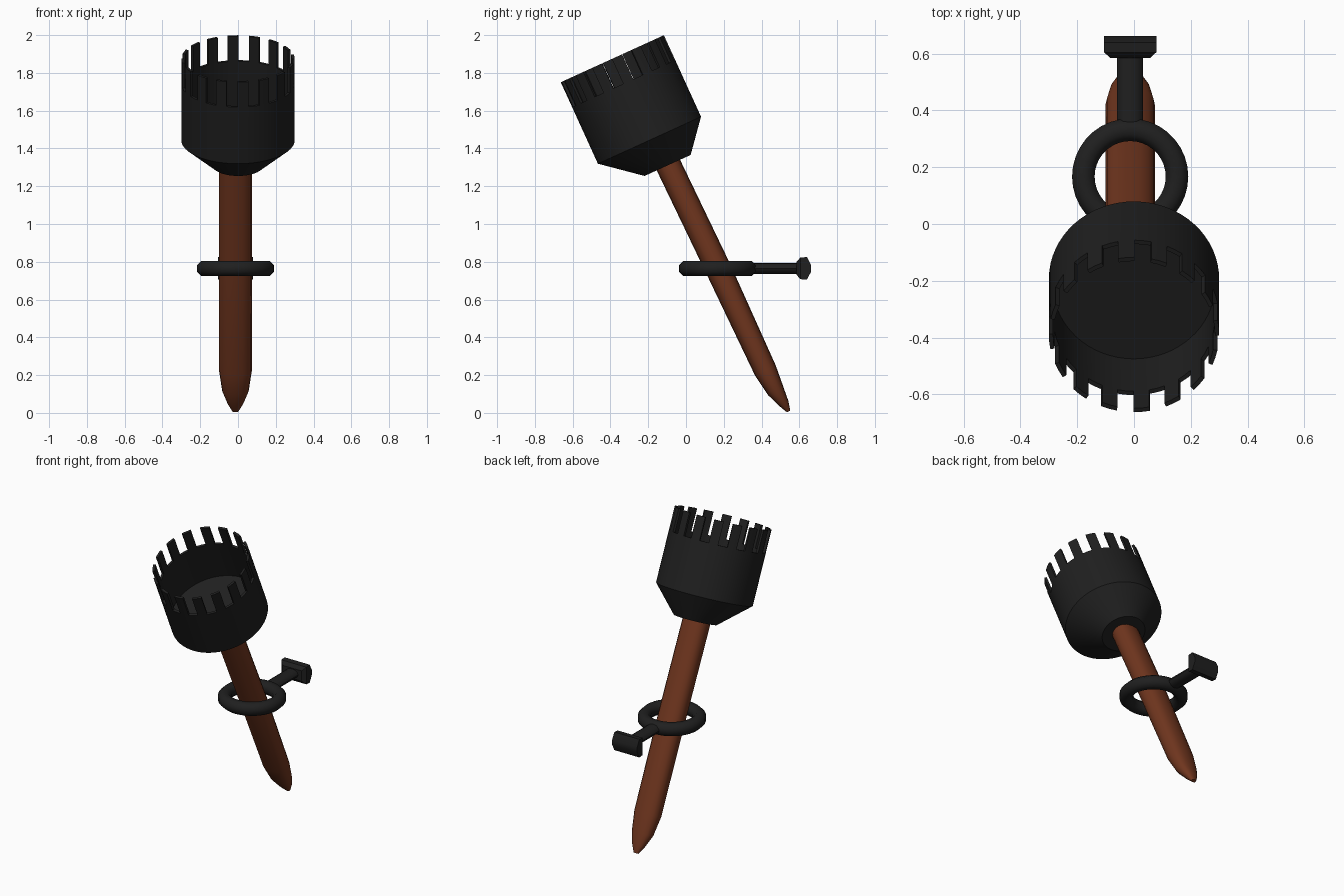
import bpy, bmesh
from math import cos, sin, pi, radians, copysign
from mathutils import Vector

if "Cube" in bpy.data.objects:
    bpy.data.objects.remove(bpy.data.objects["Cube"])

def material(name, rgb):
    m = bpy.data.materials.new(name)
    m.diffuse_color = (*rgb, 1)
    m.use_nodes = True
    m.node_tree.nodes["Principled BSDF"].inputs["Base Color"].default_value = m.diffuse_color
    return m

iron = material("black_iron", (0.014, 0.014, 0.014))
wood = material("brown_wood", (0.16, 0.036, 0.013))

def finish(bm, name, mat, angle=35):
    bmesh.ops.recalc_face_normals(bm, faces=bm.faces)
    me = bpy.data.meshes.new(name)
    bm.to_mesh(me)
    bm.free()
    ob = bpy.data.objects.new(name, me)
    bpy.context.collection.objects.link(ob)
    me.materials.append(mat)
    bpy.ops.object.select_all(action='DESELECT')
    ob.select_set(True)
    bpy.context.view_layer.objects.active = ob
    bpy.ops.object.shade_smooth_by_angle(angle=radians(angle))
    return ob

def bridge(bm, a, b, keep=lambda i: True):
    n = len(a)
    for i in range(n):
        if keep(i):
            bm.faces.new((a[i], a[(i + 1) % n], b[(i + 1) % n], b[i]))

def loft(name, rings, mat, angle=35):
    """Closed skin through rings of points, capped at both ends."""
    bm = bmesh.new()
    rows = [[bm.verts.new(p) for p in r] for r in rings]
    for a, b in zip(rows, rows[1:]):
        bridge(bm, a, b)
    bm.faces.new(rows[0])
    bm.faces.new(rows[-1])
    return finish(bm, name, mat, angle)

# Cup: tilted drum with 16 notched teeth, wall thickness and a skewed cone base
TILT = radians(24.5)
N, PHASE = 64, pi / 2 + 0.09 - 2 * pi / 64
R_DIR = Vector((0, cos(TILT), sin(TILT)))

def cup_ring(bm, y, z, r):
    return [bm.verts.new(Vector((r * cos(PHASE + 2 * pi * i / N), y, z))
                         + R_DIR * r * sin(PHASE + 2 * pi * i / N)) for i in range(N)]

def along(depth):
    return (-0.39 + sin(TILT) * depth, 1.875 - cos(TILT) * depth)

bm = bmesh.new()
T = 0.015
is_tooth = lambda i: i % 4 < 2
o_tip, o_base = cup_ring(bm, *along(0), 0.3), cup_ring(bm, *along(0.145), 0.3)
i_tip, i_base = cup_ring(bm, *along(0), 0.3 - T), cup_ring(bm, *along(0.145), 0.3 - T)
shoulder = cup_ring(bm, *along(0.474), 0.3)
bottom = cup_ring(bm, -0.0975, 1.31, 0.134)
floor = cup_ring(bm, *along(0.42), 0.3 - T)
bridge(bm, o_tip, o_base, is_tooth)
bridge(bm, i_tip, i_base, is_tooth)
bridge(bm, o_tip, i_tip, is_tooth)
bridge(bm, o_base, i_base, lambda i: not is_tooth(i))
for k in range(N):
    if k % 4 in (0, 2):  # tooth sides
        bm.faces.new((o_tip[k], o_base[k], i_base[k], i_tip[k]))
bridge(bm, o_base, shoulder)
bridge(bm, shoulder, bottom)
bridge(bm, i_base, floor)
bm.faces.new(bottom)
bm.faces.new(floor)
loose = [v for v in bm.verts if not v.link_faces]
bmesh.ops.delete(bm, geom=loose, context='VERTS')
finish(bm, "torch_cup", iron, 30)

# Handle: slanted flattened shaft with a carved point
X0 = -0.0135
def shaft_ring(y, z, hx, hr, n=16):
    pts = []
    for i in range(n):
        c, s = cos(2 * pi * i / n), sin(2 * pi * i / n)
        u, v = (copysign(abs(t) ** 0.85, t) for t in (c, s))
        pts.append((X0 + hx * u, y + 0.903 * hr * v, z + 0.43 * hr * v))
    return pts

loft("handle", [shaft_ring(*r) for r in (
    (-0.15, 1.43, 0.0875, 0.068), (0.172, 0.76, 0.0875, 0.068),
    (0.42, 0.225, 0.087, 0.061), (0.475, 0.115, 0.07, 0.046),
    (0.517, 0.05, 0.042, 0.028), (0.543, 0.008, 0.016, 0.010))], wood, 40)

# Wall ring around the handle
bm = bmesh.new()
M, S = 36, 8
rows = []
for j in range(M):
    a = 2 * pi * j / M
    row = []
    for i in range(S):
        b = 2 * pi * (i + 0.5) / S
        r = 0.165 + 0.043 * cos(b)
        row.append(bm.verts.new((X0 + r * cos(a), 0.167 + r * sin(a), 0.765 + 0.043 * sin(b))))
    rows.append(row)
for j in range(M):
    bridge(bm, rows[j], rows[(j + 1) % M])
finish(bm, "holder_ring", iron, 50)

# Bracket arm
loft("bracket_arm", [[(X0 + 0.046 * cos(2 * pi * i / 12), y, 0.765 + 0.029 * sin(2 * pi * i / 12))
                      for i in range(12)] for y in (0.345, 0.60)], iron, 40)

# Wall plate: bevelled block
def plate_ring(y, hx, hz):
    return [(X0 + sx * hx, y, 0.765 + sz * hz) for sx, sz in ((-1, -1), (1, -1), (1, 1), (-1, 1))]

loft("wall_plate", [plate_ring(*r) for r in (
    (0.585, 0.07, 0.034), (0.605, 0.092, 0.057), (0.64, 0.092, 0.06), (0.663, 0.092, 0.016))], iron, 30)
